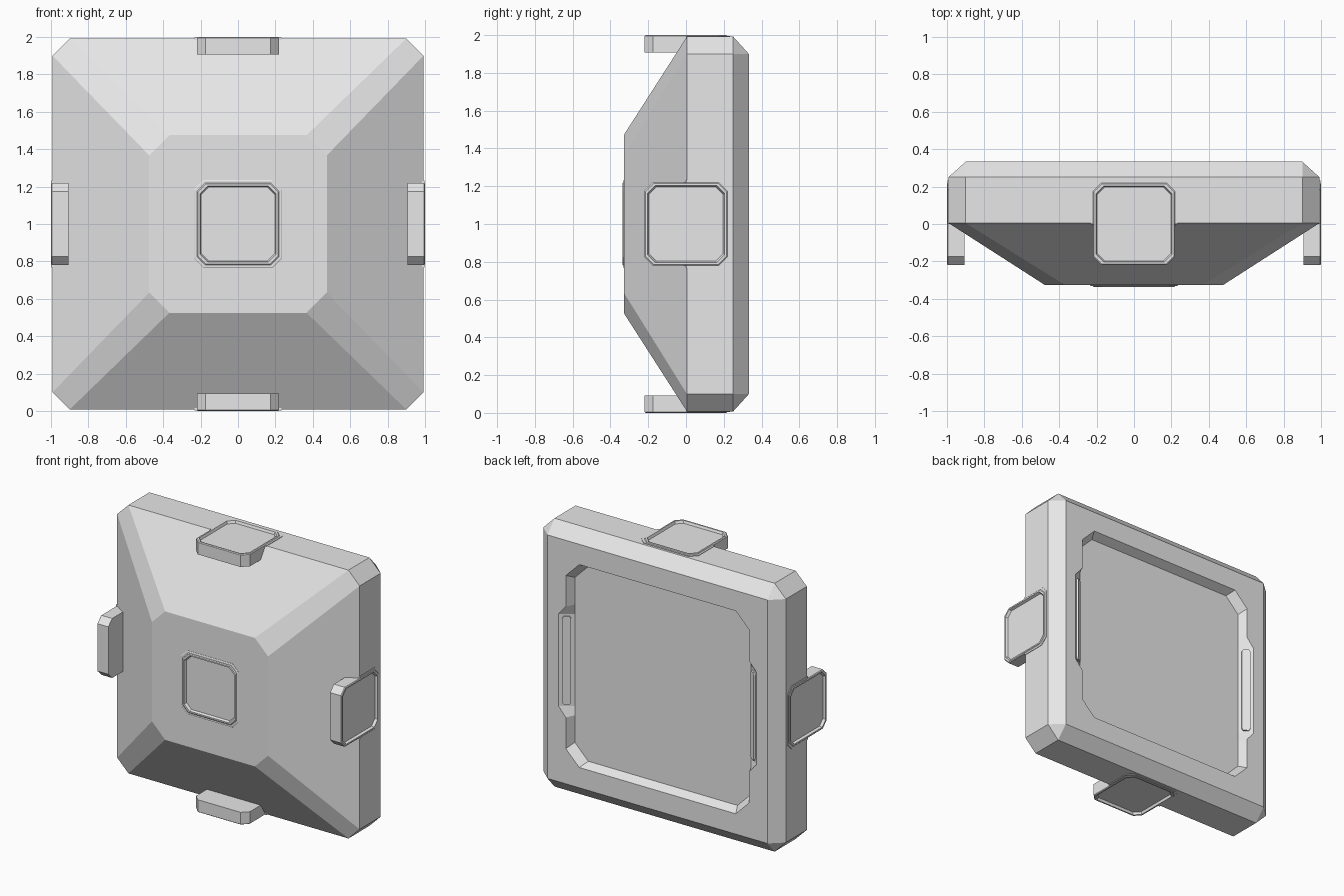
import bpy, bmesh, math
from mathutils import Matrix, Vector

if "Cube" in bpy.data.objects:
    bpy.data.objects.remove(bpy.data.objects["Cube"])

grey = bpy.data.materials.new("light grey metal")
grey.diffuse_color = (0.8, 0.8, 0.8, 1)
grey.use_nodes = True
grey.node_tree.nodes["Principled BSDF"].inputs["Base Color"].default_value = grey.diffuse_color

CENTRE = Matrix.Translation((0, 0, 1))
# local z points to the front (-y) / to the right (+x)
FRONT = CENTRE @ Matrix.Rotation(math.pi / 2, 4, 'X')
RIGHT = CENTRE @ Matrix(((0, 0, 1, 0), (1, 0, 0, 0), (0, 1, 0, 0), (0, 0, 0, 1)))


def side(k):
    """Frame of one of the four edge pads, turned about the y axis."""
    return CENTRE @ Matrix.Rotation(k * math.pi / 2, 4, 'Y') @ CENTRE.inverted() @ RIGHT


def octagon(h, c):
    d = h - c
    return [(d, -h), (h, -d), (h, d), (d, h), (-d, h), (-h, d), (-h, -d), (-d, -h)]


def notched(h, c, n):
    """Octagon whose left and right sides bulge out by n."""
    d = h - c
    half = [(d, -h), (h, -d), (h, -0.41), (h + n, -0.34),
            (h + n, 0.34), (h, 0.41), (h, d), (d, h)]
    return half + [(-x, -y) for x, y in half]


def loft(name, rings, matrix):
    """Skin a list of (outline, height) rings and cap both ends."""
    bm = bmesh.new()
    loops = [[bm.verts.new(matrix @ Vector((x, y, w))) for x, y in pts] for pts, w in rings]
    n = len(loops[0])
    for lo, hi in zip(loops, loops[1:]):
        for i in range(n):
            j = (i + 1) % n
            bm.faces.new((lo[i], lo[j], hi[j], hi[i]))
    bm.faces.new(loops[0][::-1])
    bm.faces.new(loops[-1])
    bmesh.ops.remove_doubles(bm, verts=bm.verts, dist=1e-5)
    bmesh.ops.recalc_face_normals(bm, faces=bm.faces)
    me = bpy.data.meshes.new(name)
    bm.to_mesh(me)
    bm.free()
    me.materials.append(grey)
    ob = bpy.data.objects.new(name, me)
    bpy.context.collection.objects.link(ob)
    return ob


# main shell: bevelled slab with a tapered front
body = loft("body_shell", [(octagon(0.90, 0.0), -0.333), (octagon(0.992, 0.092), -0.25),
                           (octagon(0.992, 0.092), -0.005), (octagon(0.475, 0.108), 0.327)], FRONT)

# cutters: back recess with side notches, and sockets under the pads
cutters = [loft("recess_cutter", [(notched(0.775, 0.11, 0.11), -0.373),
                                  (notched(0.75, 0.11, 0.06), -0.333),
                                  (notched(0.72, 0.11, 0.0), -0.27)], FRONT)]
for k in range(4):
    cutters.append(loft("socket_cutter", [(octagon(0.208, 0.04), 0.94),
                                          (octagon(0.208, 0.04), 1.1)], side(k)))
cutters.append(loft("socket_cutter", [(octagon(0.208, 0.04), 0.28),
                                      (octagon(0.208, 0.04), 0.4)], FRONT))
bpy.context.view_layer.objects.active = body
for c in cutters:
    c.hide_render = True
    m = body.modifiers.new("cut", 'BOOLEAN')
    m.operation, m.solver, m.object = 'DIFFERENCE', 'EXACT', c
    bpy.ops.object.modifier_apply(modifier=m.name)
    bpy.data.objects.remove(c)


def pad(name, base, top, matrix):
    """Square pad with a raised bevelled rim and a sunken face."""
    loft(name, [(octagon(0.22, 0.045), base), (octagon(0.22, 0.045), top - 0.005),
                (octagon(0.214, 0.043), top), (octagon(0.204, 0.042), top),
                (octagon(0.197, 0.04), top - 0.018)], matrix)


# edge pads with a collar where they meet the shell
collar = [(0.0, -0.233), (0.185, -0.233), (0.233, -0.185),
          (0.233, 0.185), (0.185, 0.233), (0.0, 0.233)]
inner = [(0.0, -0.215), (0.177, -0.215), (0.215, -0.177),
         (0.215, 0.177), (0.177, 0.215), (0.0, 0.215)]
u_shape = collar + inner[::-1]
for k, name in enumerate(("right", "bottom", "left", "top")):
    pad(name + "_pad", 0.907, 1.0, side(k))
    loft(name + "_collar", [(u_shape, 0.97), (u_shape, 0.996)], side(k))

# front pad with full collar
pad("front_pad", 0.27, 0.337, FRONT)
loft("front_collar", [(octagon(0.235, 0.05), 0.29), (octagon(0.235, 0.05), 0.329),
                      (octagon(0.23, 0.048), 0.332), (octagon(0.216, 0.044), 0.332),
                      (octagon(0.214, 0.044), 0.29)], FRONT)

# grip bars lying on the sloped notches of the back recess
for s, name in ((1, "right"), (-1, "left")):
    tilt = (Matrix.Translation((s * 0.765, 0.302, 1)) @ Matrix.Rotation(s * math.radians(34), 4, 'Z')
            @ Matrix.Rotation(-math.pi / 2, 4, 'X'))
    outline = [(-0.03, -0.31), (-0.02, -0.325), (0.02, -0.325), (0.03, -0.31),
               (0.03, 0.31), (0.02, 0.325), (-0.02, 0.325), (-0.03, 0.31)]
    loft(name + "_grip_bar", [(outline, -0.01), (outline, 0.012)], tilt)
